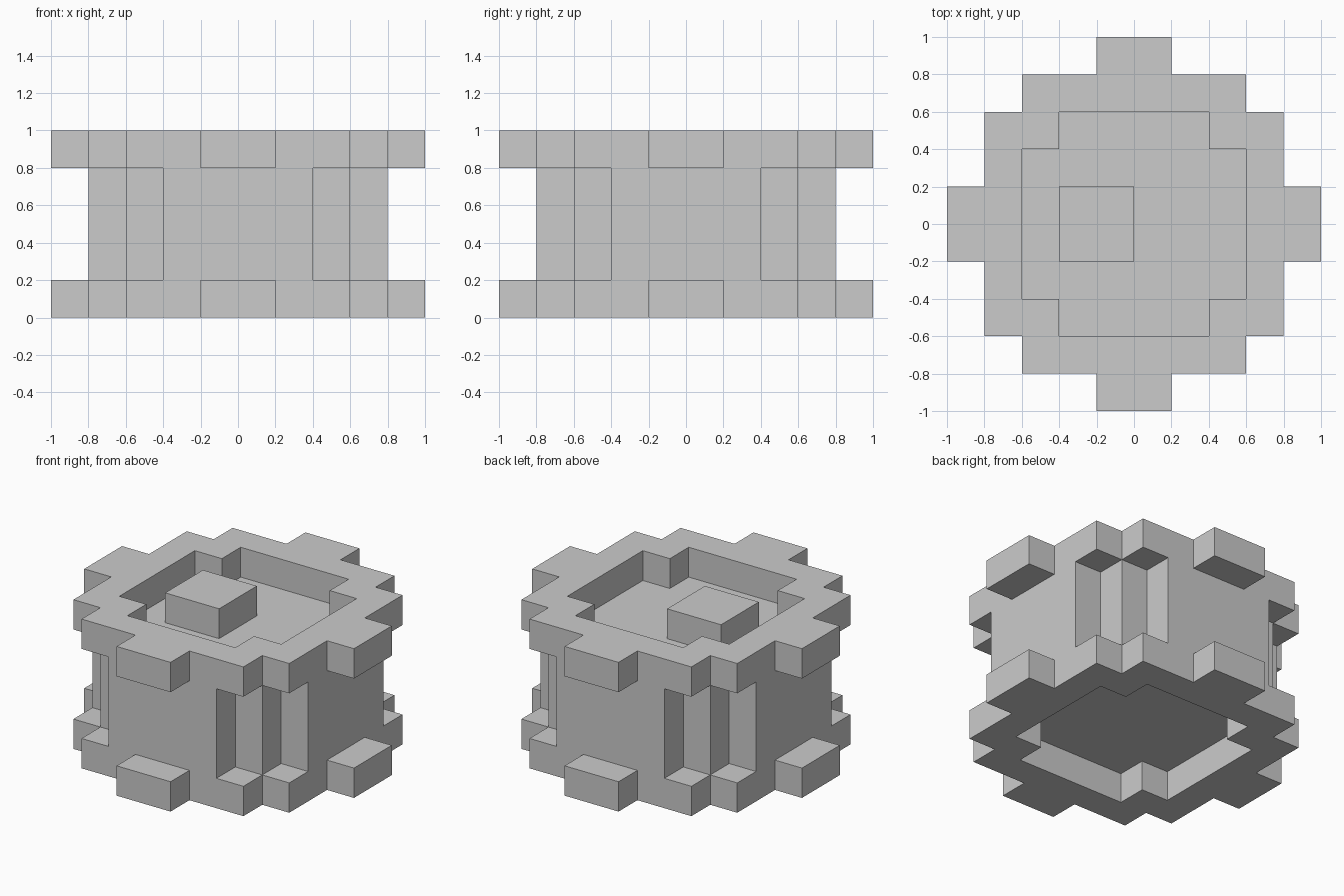
import bpy, bmesh
from mathutils import Vector

if "Cube" in bpy.data.objects:
    bpy.data.objects.remove(bpy.data.objects["Cube"])

U = 0.2  # one block of the stepped style

# Half-widths in x (blocks) for each row of blocks going out from y = 0
RIM = [5, 4, 4, 3, 1]
HOLE = [3, 3, 2, 0, 0]
CORE = [4, 4, 3, 2, 0]


def layer(k, outer, inner=(0, 0, 0, 0, 0)):
    """Blocks of one stepped layer, mirrored in x and y."""
    cells = set()
    for row in range(5):
        for col in range(inner[row], outer[row]):
            for i in (col, -col - 1):
                for j in (row, -row - 1):
                    cells.add((i, j, k))
    return cells


def block_mesh(name, cells, closed_base=True):
    """Make one clean outer shell around a set of blocks."""
    bm = bmesh.new()
    for cell in cells:
        for axis in range(3):
            for side in (0, 1):
                near = list(cell)
                near[axis] += 2 * side - 1
                if tuple(near) in cells:
                    continue
                if not closed_base and axis == 2 and side == 0:
                    continue
                a, b = (axis + 1) % 3, (axis + 2) % 3
                ring = [(0, 0), (1, 0), (1, 1), (0, 1)]
                if side == 0:
                    ring.reverse()
                verts = []
                for da, db in ring:
                    p = Vector(cell)
                    p[axis] += side
                    p[a] += da
                    p[b] += db
                    verts.append(bm.verts.new(p * U))
                bm.faces.new(verts)
    bmesh.ops.remove_doubles(bm, verts=bm.verts, dist=0.001)
    bmesh.ops.dissolve_limit(bm, angle_limit=0.01, verts=bm.verts, edges=bm.edges)
    mesh = bpy.data.meshes.new(name)
    bm.to_mesh(mesh)
    bm.free()
    obj = bpy.data.objects.new(name, mesh)
    bpy.context.collection.objects.link(obj)
    return obj


# Body: toothed rings at bottom and top around a solid, corner-notched core
body = layer(0, RIM, HOLE) | layer(4, RIM, HOLE)
for k in (1, 2, 3):
    body |= layer(k, CORE)
block_mesh("drum_body", body)

# Off-centre knob standing on the floor of the top recess
block_mesh("top_knob", {(i, j, 4) for i in (-2, -1) for j in (-1, 0)}, closed_base=False)
